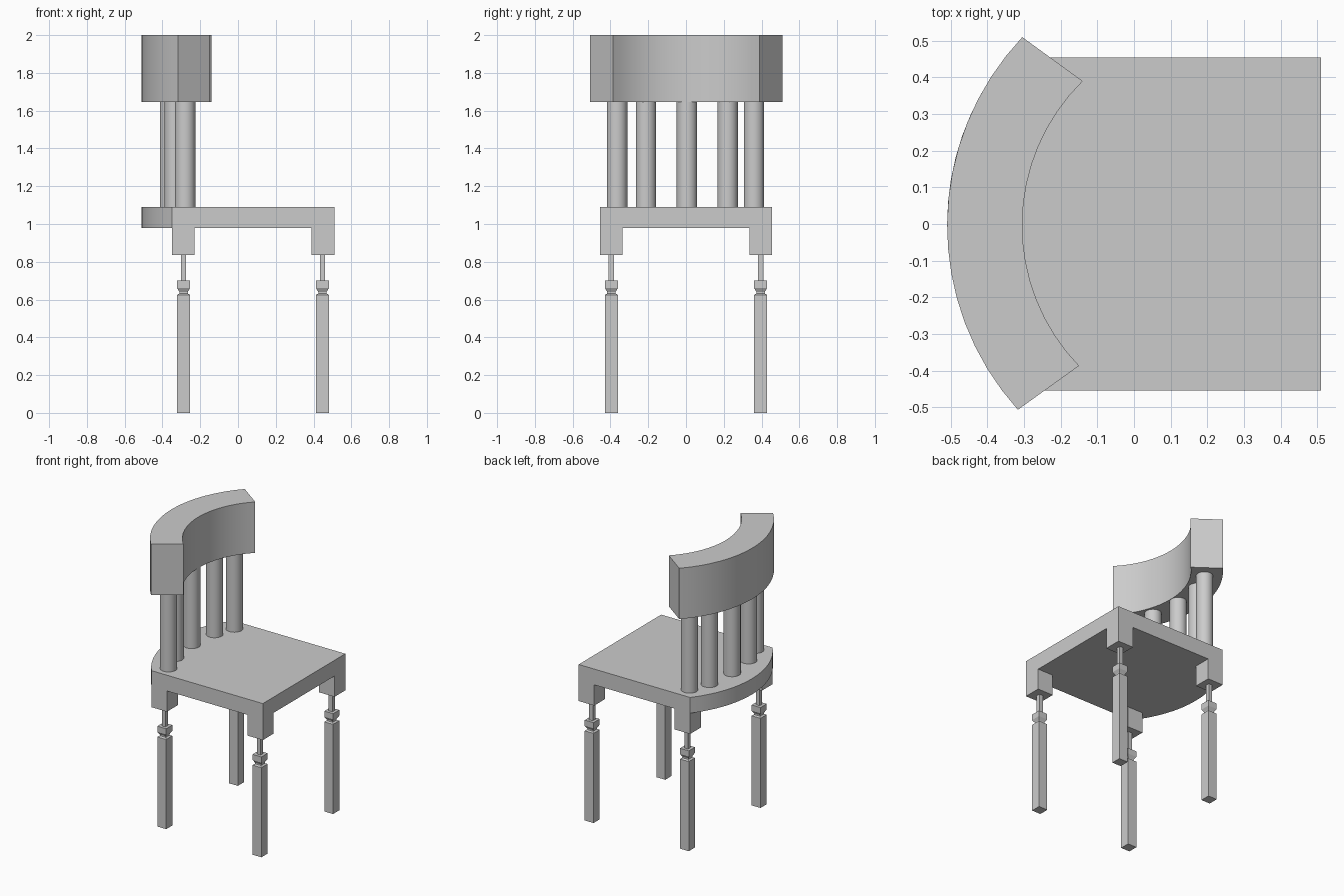
import bpy, bmesh, math
from mathutils import Vector

cube = bpy.data.objects.get("Cube")
if cube:
    bpy.data.objects.remove(cube, do_unlink=True)


def finish(name, bm, smooth=False):
    bmesh.ops.recalc_face_normals(bm, faces=bm.faces)
    mesh = bpy.data.meshes.new(name)
    bm.to_mesh(mesh)
    bm.free()
    obj = bpy.data.objects.new(name, mesh)
    bpy.context.collection.objects.link(obj)
    if smooth:
        bpy.ops.object.select_all(action='DESELECT')
        obj.select_set(True)
        bpy.context.view_layer.objects.active = obj
        bpy.ops.object.shade_smooth_by_angle(angle=math.radians(30))
    return obj


def arc(start, end, sagitta, steps=16):
    """Points on a circular arc from start to end, bulging towards -x."""
    a, b = Vector(start), Vector(end)
    half = (b - a).length / 2
    radius = (half ** 2 + sagitta ** 2) / (2 * sagitta)
    along = (b - a).normalized()
    bulge = Vector((-abs(along.y), along.x * math.copysign(1, along.y)))
    centre = (a + b) / 2 - bulge * (radius - sagitta)
    sweep = math.asin(half / radius)
    angles = [sweep * (2 * i / steps - 1) for i in range(steps + 1)]
    return [centre + radius * (bulge * math.cos(t) + along * math.sin(t)) for t in angles]


def slab(name, outline, bottom, top):
    """Extrude a flat outline upwards."""
    bm = bmesh.new()
    face = bm.faces.new([bm.verts.new((p[0], p[1], bottom)) for p in outline])
    new = bmesh.ops.extrude_face_region(bm, geom=[face])["geom"]
    verts = [v for v in new if isinstance(v, bmesh.types.BMVert)]
    bmesh.ops.translate(bm, verts=verts, vec=(0, 0, top - bottom))
    return finish(name, bm, smooth=True)


def lathe(name, profile, x, y, sides, smooth):
    """Stack regular rings of (apothem, height) into a closed column."""
    bm = bmesh.new()
    rings = []
    for size, z in profile:
        r = size / math.cos(math.pi / sides)
        turn = [(i + 0.5) * math.tau / sides for i in range(sides)]
        rings.append([bm.verts.new((x + r * math.cos(t), y + r * math.sin(t), z)) for t in turn])
    for low, high in zip(rings, rings[1:]):
        for i in range(sides):
            j = (i + 1) % sides
            bm.faces.new((low[i], low[j], high[j], high[i]))
    bm.faces.new(rings[0])
    bm.faces.new(rings[-1])
    return finish(name, bm, smooth)


# Seat with a bowed rear edge
W, FRONT, REAR = 0.455, 0.51, -0.35
slab("seat", arc((REAR, W), (REAR, -W), 0.16) + [(FRONT, -W), (FRONT, W)], 0.98, 1.09)

# Curved backrest, turned very slightly
outer = arc((-0.305, 0.51), (-0.317, -0.507), 0.199)
inner = arc((-0.14, 0.39), (-0.15, -0.387), 0.16)
slab("backrest", outer + inner[::-1], 1.645, 2.0)

# Spindles following the curve of the back
for i, (x, y) in enumerate([(-0.28, -0.365), (-0.335, -0.212), (-0.36, 0.005),
                            (-0.335, 0.22), (-0.28, 0.36)]):
    lathe(f"spindle_{i + 1}", [(0.054, 1.08), (0.054, 1.655)], x, y, 32, True)

# Corner blocks and square turned legs
leg_profile = [(0.034, 0), (0.034, 0.625), (0.022, 0.632), (0.022, 0.64),
               (0.031, 0.655), (0.034, 0.66), (0.034, 0.70), (0.014, 0.70), (0.014, 0.84)]
for end, block_x, leg_x in (("front", 0.45, 0.447), ("rear", -0.29, -0.288)):
    for side, s in (("left", 1), ("right", -1)):
        y = s * 0.395
        lathe(f"{end}_{side}_corner_block", [(0.06, 0.835), (0.06, 0.98)], block_x, y, 4, False)
        lathe(f"{end}_{side}_leg", leg_profile, leg_x, y, 4, False)
